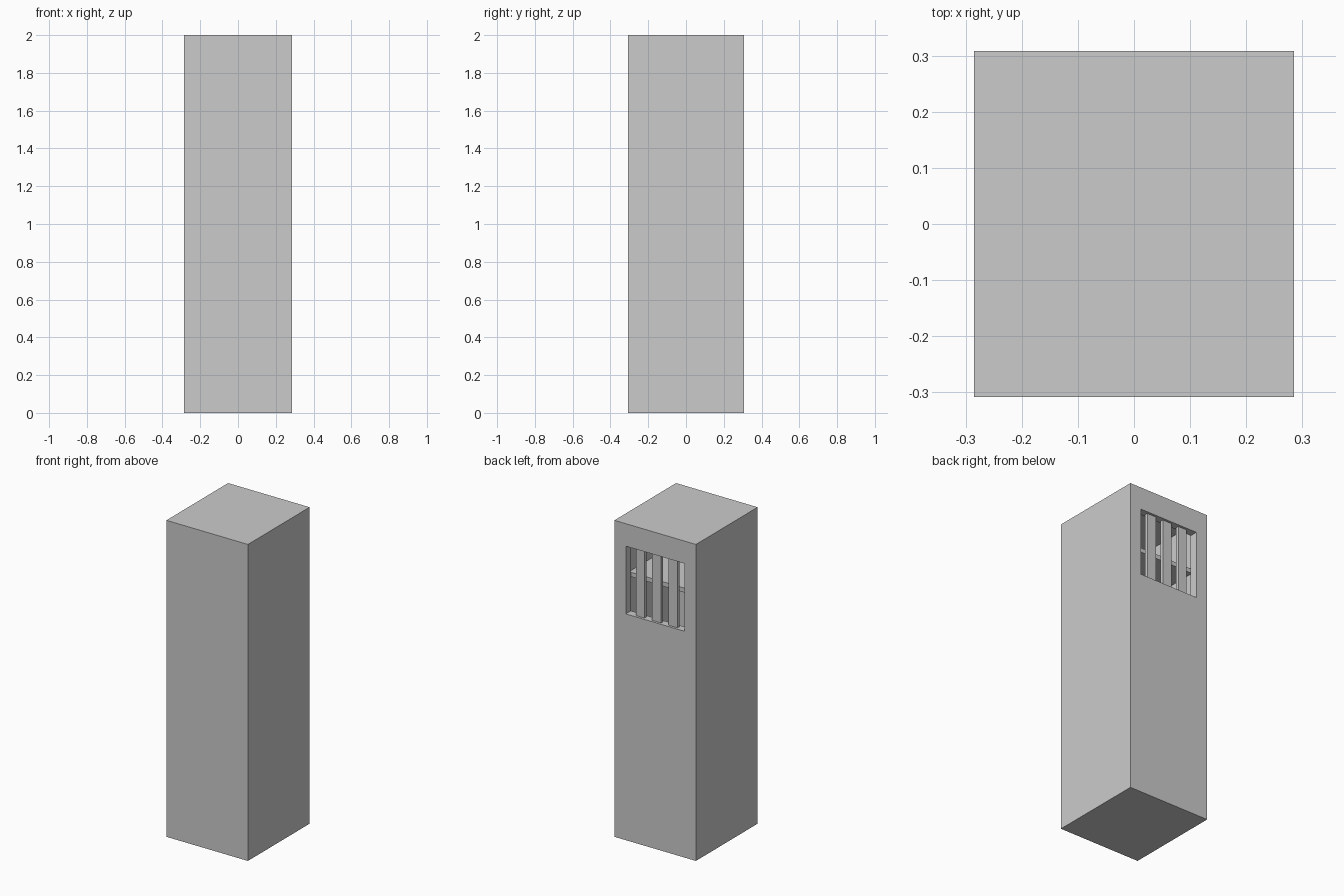
import bpy, bmesh
from mathutils import Vector

if "Cube" in bpy.data.objects:
    bpy.data.objects.remove(bpy.data.objects["Cube"])


def box(name, lo, hi):
    """Axis-aligned box between two corners."""
    lo, hi = Vector(lo), Vector(hi)
    bm = bmesh.new()
    bmesh.ops.create_cube(bm, size=1)
    for v in bm.verts:
        v.co = (lo + hi) / 2 + v.co * (hi - lo)
    mesh = bpy.data.meshes.new(name)
    bm.to_mesh(mesh)
    bm.free()
    obj = bpy.data.objects.new(name, mesh)
    bpy.context.collection.objects.link(obj)
    return obj


def cut(target, cutter):
    """Subtract a hidden cutter from the target."""
    mod = target.modifiers.new(cutter.name, 'BOOLEAN')
    mod.operation = 'DIFFERENCE'
    mod.solver = 'EXACT'
    mod.object = cutter
    cutter.hide_render = True
    cutter.display_type = 'WIRE'


W, D, H, T = 0.285, 0.308, 2.0, 0.05   # half width, half depth, height, wall
WIN_X, WIN_LO, WIN_HI = 0.205, 1.43, 1.858

# Hollow cabinet with a window in the back wall
body = box("cabinet_body", (-W, -D, 0), (W, D, H))
cut(body, box("cavity_cutter", (-W + T, -D + T, T), (W - T, D - T, H - T)))
cut(body, box("window_cutter", (-WIN_X, D - T - 0.02, WIN_LO), (WIN_X, D + 0.1, WIN_HI)))

# Shelf inside, seen through the window
box("inner_shelf", (-W + T, -D + T, 1.632), (W - T, D - 0.075, 1.66))

# Three upright window bars set into the wall thickness
for i in (-1, 0, 1):
    x = i * 0.115
    box(f"window_bar_{i + 2}", (x - 0.031, D - 0.035, WIN_LO), (x + 0.031, D - 0.015, WIN_HI))
